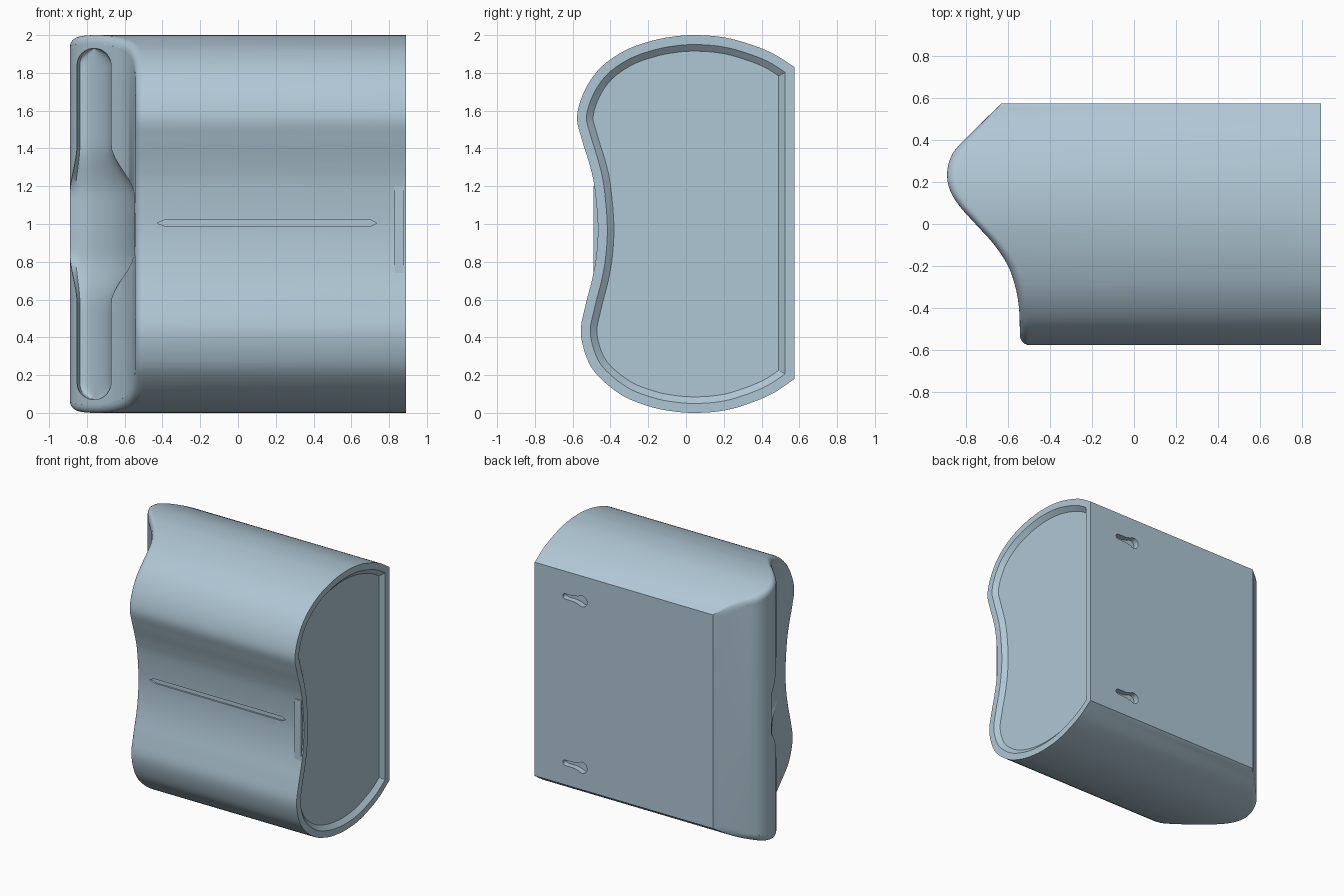
import bpy, bmesh, math
from mathutils import Vector

if "Cube" in bpy.data.objects:
    bpy.data.objects.remove(bpy.data.objects["Cube"])

mat = bpy.data.materials.new("pale_blue_grey")
mat.diffuse_color = (0.43, 0.57, 0.66, 1)
mat.use_nodes = True
mat.node_tree.nodes["Principled BSDF"].inputs["Base Color"].default_value = mat.diffuse_color


def spline(pts, n):
    """Smooth open curve through 2D points, n steps per span."""
    p = [Vector(q) for q in pts]
    p = [2 * p[0] - p[1]] + p + [2 * p[-1] - p[-2]]
    out = []
    for i in range(1, len(p) - 2):
        a, b, c, d = p[i - 1:i + 3]
        for k in range(n):
            t = k / n
            out.append(0.5 * (2 * b + (c - a) * t + (2 * a - 5 * b + 4 * c - d) * t * t
                              + (3 * b - a - 3 * c + d) * t ** 3))
    return out + [p[-2]]


def lookup(table, v):
    """Linear interpolation in a rising table of (key, value)."""
    if v <= table[0][0]:
        return table[0][1]
    for a, b in zip(table, table[1:]):
        if v <= b[0]:
            return a[1] + (b[1] - a[1]) * (v - a[0]) / max(b[0] - a[0], 1e-9)
    return table[-1][1]


def offset(loop, d):
    """Inset a counterclockwise loop by d with mitred corners."""
    out = []
    for i, p in enumerate(loop):
        e1 = (p - loop[i - 1]).normalized()
        e2 = (loop[(i + 1) % len(loop)] - p).normalized()
        n1, n2 = Vector((-e1.y, e1.x)), Vector((-e2.y, e2.x))
        out.append(p + (n1 + n2) * d / (1 + n1.dot(n2)))
    return out


def finish(bm, name):
    bmesh.ops.recalc_face_normals(bm, faces=bm.faces)
    if bm.calc_volume(signed=True) < 0:
        bmesh.ops.reverse_faces(bm, faces=bm.faces)
    me = bpy.data.meshes.new(name)
    bm.to_mesh(me)
    bm.free()
    ob = bpy.data.objects.new(name, me)
    bpy.context.collection.objects.link(ob)
    me.materials.append(mat)
    return ob


def skin(bm, rings):
    """Bridge rings of vertices and cap both ends."""
    for a, b in zip(rings, rings[1:]):
        for i in range(len(a)):
            j = (i + 1) % len(a)
            bm.faces.new((a[i], a[j], b[j], b[i]))
    bm.faces.new(rings[0][::-1])
    bm.faces.new(rings[-1])


def loft(rings, name):
    bm = bmesh.new()
    skin(bm, [[bm.verts.new(c) for c in r] for r in rings])
    return finish(bm, name)


# Side profile (y, z), from the upper back edge over the front to the lower back edge
profile = spline([(.575, 1.83), (.45, 1.908), (.3, 1.964), (.18, 1.991), (.05, 2), (-.06, 1.993),
                  (-.18, 1.97), (-.32, 1.92), (-.45, 1.83), (-.535, 1.71), (-.577, 1.57),
                  (-.552, 1.45), (-.512, 1.32), (-.485, 1.2), (-.467, 1), (-.473, .85),
                  (-.494, .72), (-.532, .57), (-.557, .43), (-.525, .29), (-.46, .19),
                  (-.33, .088), (-.18, .03), (-.06, .007), (.05, 0), (.18, .009), (.3, .038),
                  (.45, .098), (.575, .18)], 5)
# Plan curve of the left end (y, x)
plan = spline([(-.6, -.542), (-.5, -.544), (-.4, -.548), (-.3, -.565), (-.2, -.6), (-.1, -.665),
               (0, -.755), (.09, -.835), (.17, -.88), (.25, -.89), (.32, -.872), (.37, -.838),
               (.47, -.738), (.575, -.632)], 6)
# Front-facing part of that curve, as y for a given x
front_of = sorted((p.y, p.x) for p in plan if p.x <= .245)

# Body: recessed right end, straight walls, rounded and curved left end
R, SHIFT = 0.045, 5
bm = bmesh.new()


def ring(d, x):
    return [bm.verts.new((x(p.x), p.x, p.y)) for p in offset(profile, d)]


def rounding(d):
    drop = R - math.sqrt(max(0, R * R - (R - d) ** 2))
    return lambda y: -SHIFT + drop * min(1, max(0, (.575 - y) / .2))


rings = [ring(.085, lambda y: .86), ring(.05, lambda y: .89), ring(0, lambda y: .89)]
for k in range(7):
    d = R * (1 - math.cos(k * math.pi / 12))
    rings.append(ring(d, rounding(d)))
skin(bm, rings)
# Slice the left end into strips, then bend it to the plan curve
for k in range(42):
    y = -.515 + k * .025
    left = [f for f in bm.faces if all(v.co.x < -SHIFT + .2 for v in f.verts)]
    geom = left + list({e for f in left for e in f.edges}) + list({v for f in left for v in f.verts})
    bmesh.ops.bisect_plane(bm, geom=geom, dist=1e-5, plane_co=(0, y + .0007, 0), plane_no=(0, 1, 0))
left = [f for f in bm.faces if all(v.co.x < -SHIFT + .2 for v in f.verts)]
bmesh.ops.triangulate(bm, faces=left)
for v in bm.verts:
    if v.co.x < -1:
        v.co.x += SHIFT + lookup(plan, v.co.y)
body = finish(bm, "dispenser_body")

cutters = []

# Dispensing slot: round-ended, flaring into a deeper finger scoop at mid height
rows = []
N = 72
for i in range(N + 1):
    z = 1 - .93 * math.cos(math.pi * i / N)
    h = abs(z - 1)
    end = max(0, h - .84) / .09
    half = .09 * math.sqrt(max(.004, 1 - end * end))
    t = min(1, max(0, (.42 - h) / .27))
    t = t * t * (3 - 2 * t)
    cx = -.762 + t * .042
    half += t * .08
    depth = .09 + .06 * t
    floor = []
    for k in range(13):
        s = k / 12
        x = cx - half + 2 * half * s
        floor.append((x, lookup(front_of, x) + .012 + depth * math.sqrt(math.sin(math.pi * s) + 1e-9), z))
    rows.append([(cx - half, -.9, z)] + floor + [(cx + half, -.9, z)])
cutters.append(loft(rows, "slot_cutter"))

# Long pointed groove on the front waist
bar = [(-.43, 1.005), (-.385, .988), (.7, .988), (.735, 1.005), (.7, 1.022), (-.385, 1.022)]
cutters.append(loft([[(x, y, z) for x, z in bar] for y in (-.7, -.454)], "groove_cutter"))

# Two keyhole mounts in the back: large round end tapering to a narrow neck
for z0 in (.35, 1.635):
    hole = []
    for k in range(21):
        a = math.radians(50 + 260 * k / 20)
        hole.append((.485 + .042 * math.cos(a), z0 + .042 * math.sin(a)))
    hole.append((.555, z0 - .022))
    for k in range(11):
        a = math.radians(-90 + 180 * k / 10)
        hole.append((.63 + .0205 * math.cos(a), z0 + .0205 * math.sin(a)))
    hole.append((.555, z0 + .022))
    cutters.append(loft([[(x, y, z) for x, z in hole] for y in (.53, .7)], "keyhole_cutter"))

bpy.context.view_layer.objects.active = body
for c in cutters:
    c.hide_render = True
    m = body.modifiers.new("cut", 'BOOLEAN')
    m.operation, m.solver, m.object = 'DIFFERENCE', 'EXACT', c
    bpy.ops.object.modifier_apply(modifier=m.name)
    bpy.data.objects.remove(c)

# Flat grip tab bridging the waist near the right end
tab = [(-.44, .7), (-.49, .72), (-.49, 1.2), (-.44, 1.22)]
loft([[(x, y, z) for y, z in tab] for x in (.828, .88)], "grip_tab")

bpy.ops.object.select_all(action='DESELECT')
body.select_set(True)
bpy.ops.object.shade_smooth_by_angle(angle=math.radians(32))
